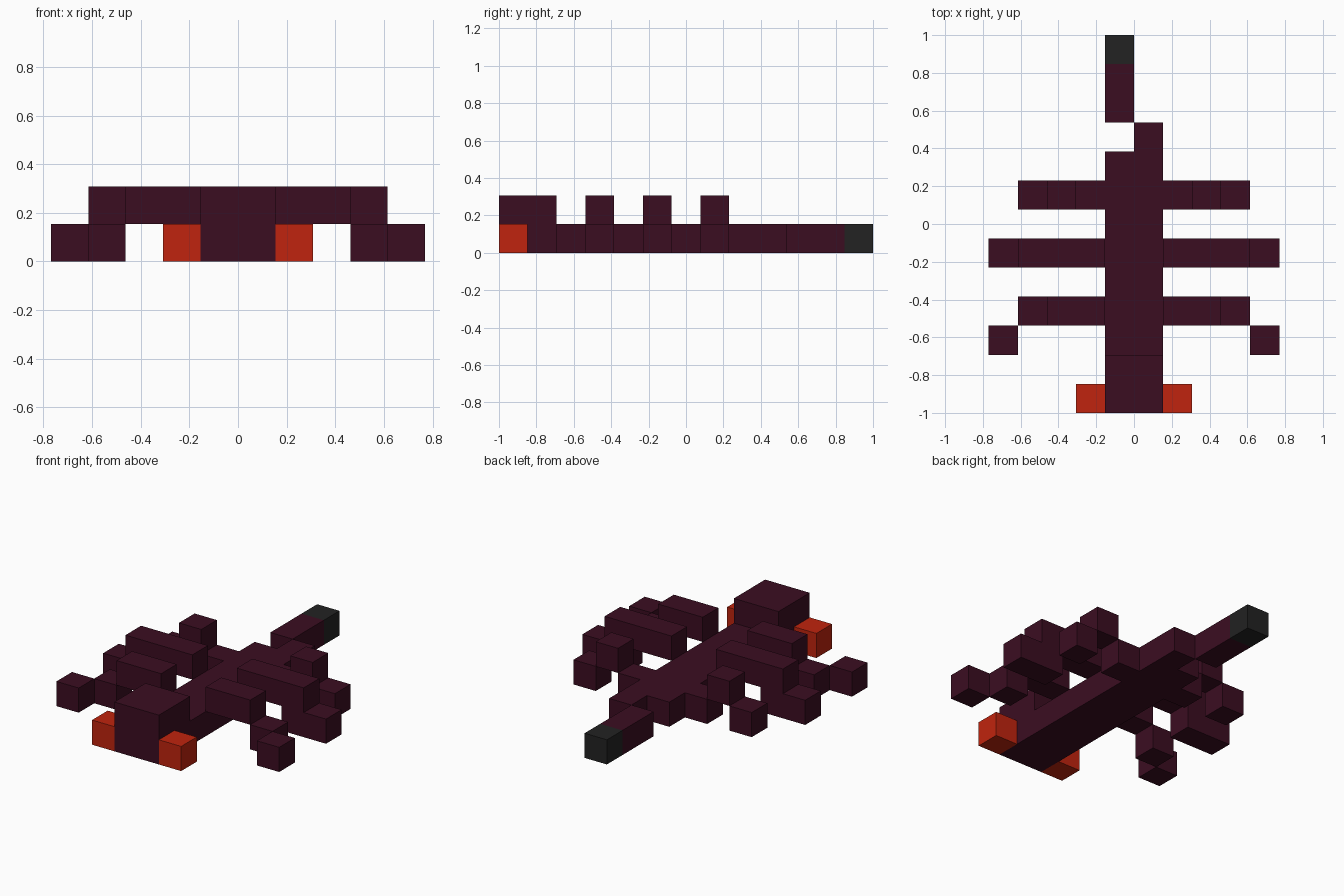
import bpy
import bmesh

cube = bpy.data.objects.get("Cube")
if cube:
    bpy.data.objects.remove(cube, do_unlink=True)

U = 2 / 13  # edge of one block; the model is 13 blocks long


def material(name, rgb):
    mat = bpy.data.materials.new(name)
    mat.use_nodes = True
    mat.diffuse_color = (*rgb, 1)
    mat.node_tree.nodes["Principled BSDF"].inputs["Base Color"].default_value = (*rgb, 1)
    return mat


MAROON = material("dark maroon", (0.044, 0.004, 0.0152))
RED = material("orange red", (0.527, 0.0176, 0.0044))
BLACK = material("charcoal", (0.016, 0.016, 0.016))


def block(name, x, y, z, mat=MAROON):
    """Box from (start, end) ranges in block units; y counts back from the nose."""
    bm = bmesh.new()
    bmesh.ops.create_cube(bm, size=1)
    for v in bm.verts:
        v.co = [r[0] if c < 0 else r[1] for c, r in zip(v.co, (x, y, z))]
        v.co *= U
        v.co.y -= 1
    mesh = bpy.data.meshes.new(name)
    bm.to_mesh(mesh)
    bm.free()
    mesh.materials.append(mat)
    obj = bpy.data.objects.new(name, mesh)
    bpy.context.collection.objects.link(obj)


def pair(name, x, y, z, mat=MAROON):
    """Matching boxes on both sides of the body."""
    block("left_" + name, x, y, z, mat)
    block("right_" + name, (-x[1], -x[0]), y, z, mat)


LOW, HIGH = (0, 1), (1, 2)

# Head and eyes
block("head", (-1, 1), (0, 2), (0, 2))
pair("eye", (1, 2), (0, 1), LOW, RED)

# Body and crooked tail with a dark tip
block("body", (-1, 1), (2, 9), LOW)
block("tail_base", (0, 1), (9, 10), LOW)
block("tail", (-1, 0), (10, 12), LOW)
block("tail_tip", (-1, 0), (12, 13), LOW, BLACK)

# Front legs with forward feet
pair("front_upper_leg", (1, 3), (3, 4), HIGH)
pair("front_lower_leg", (3, 4), (3, 4), LOW)
pair("front_foot", (4, 5), (2, 3), LOW)

# Middle legs
pair("middle_upper_leg", (1, 4), (5, 6), HIGH)
pair("middle_foot", (3, 5), (5, 6), LOW)

# Back legs, stepping up over a raised knee
pair("back_hip", (1, 2), (7, 8), LOW)
pair("back_knee", (2, 3), (7, 8), HIGH)
pair("back_foot", (3, 4), (7, 8), LOW)
